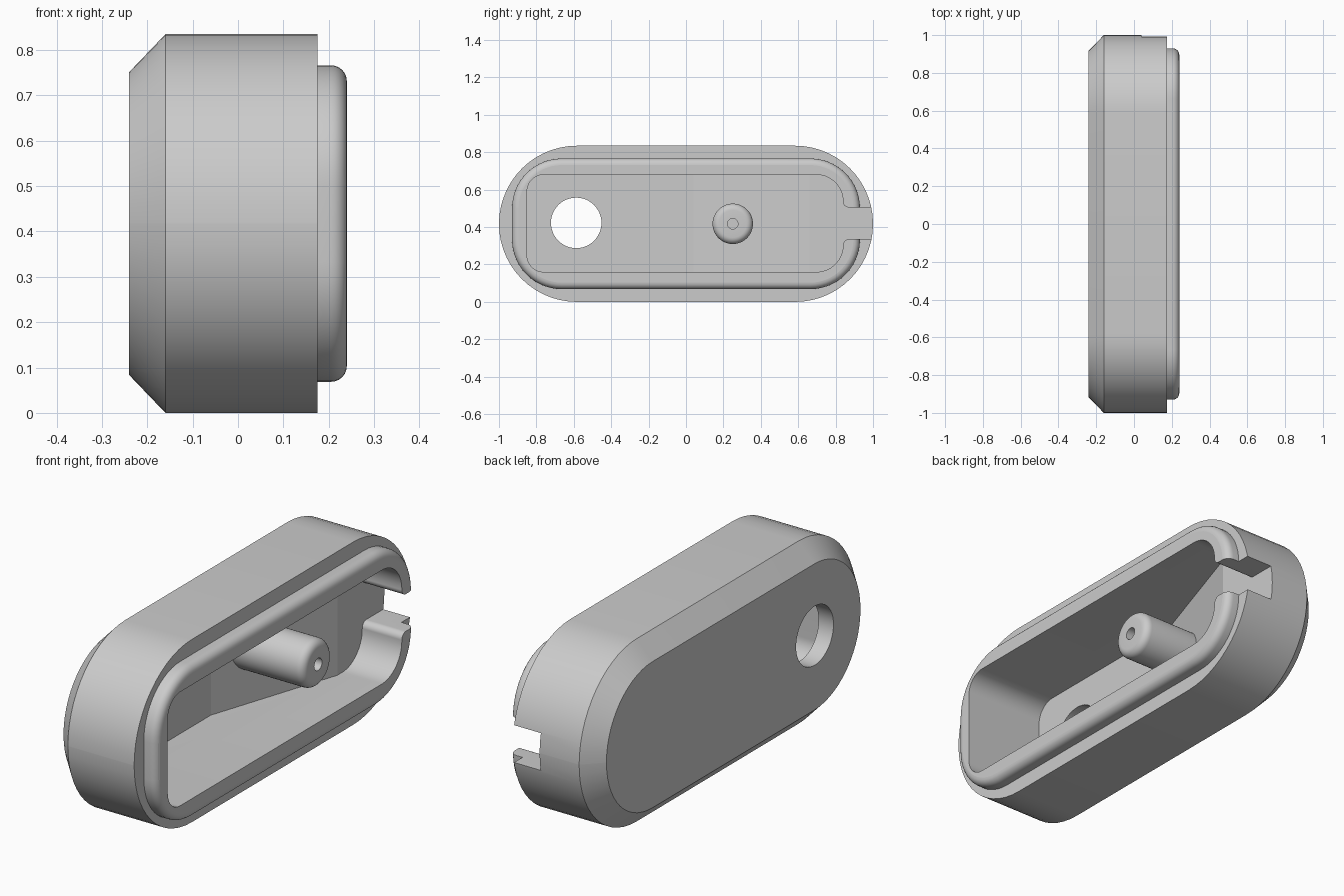
import bpy
import bmesh
import math
from mathutils import Vector

cube = bpy.data.objects.get("Cube")
if cube:
    bpy.data.objects.remove(cube, do_unlink=True)

grey = bpy.data.materials.new("plain_grey")
grey.use_nodes = True
COLOUR = (0.6, 0.6, 0.6, 1)
grey.diffuse_color = COLOUR
grey.node_tree.nodes["Principled BSDF"].inputs["Base Color"].default_value = COLOUR

MID = 0.4175  # height of the centre line


def rounded(corners, steps=14):
    """Outline in (y, z) with a fillet radius per corner."""
    out = []
    for i, (y, z, r) in enumerate(corners):
        p = Vector((y, z))
        if r == 0:
            out.append(p)
            continue
        a = (Vector(corners[i - 1][:2]) - p).normalized()
        b = (Vector(corners[(i + 1) % len(corners)][:2]) - p).normalized()
        centre = p + (a + b) * r  # right-angled corners
        for k in range(steps + 1):
            t = k / steps * math.pi / 2
            out.append(centre - b * r * math.cos(t) - a * r * math.sin(t))
    return out


def box_outline(half_y, half_z, r):
    return rounded([(sy * half_y, MID + sz * half_z, r)
                    for sy, sz in ((-1, -1), (1, -1), (1, 1), (-1, 1))])


def loft(name, rings):
    """Closed solid through (x, outline) rings."""
    bm = bmesh.new()
    loops = [[bm.verts.new((x, p.x, p.y)) for p in outline] for x, outline in rings]
    for lo, hi in zip(loops, loops[1:]):
        for i in range(len(lo)):
            j = (i + 1) % len(lo)
            bm.faces.new((lo[i], lo[j], hi[j], hi[i]))
    bm.faces.new(loops[0])
    bm.faces.new(loops[-1])
    return finish(name, bm)


def finish(name, bm):
    bmesh.ops.recalc_face_normals(bm, faces=bm.faces[:])
    mesh = bpy.data.meshes.new(name)
    bm.to_mesh(mesh)
    bm.free()
    mesh.materials.append(grey)
    obj = bpy.data.objects.new(name, mesh)
    bpy.context.collection.objects.link(obj)
    return obj


def select(obj):
    bpy.ops.object.select_all(action='DESELECT')
    obj.select_set(True)
    bpy.context.view_layer.objects.active = obj


def cut(target, cutter):
    mod = target.modifiers.new("cut", 'BOOLEAN')
    mod.operation = 'DIFFERENCE'
    mod.solver = 'EXACT'
    mod.object = cutter
    select(target)
    bpy.ops.object.modifier_apply(modifier=mod.name)
    bpy.data.objects.remove(cutter, do_unlink=True)


def spin_profile(name, points, y, z, segments=48):
    """Revolve (x, radius) points about an axis along x."""
    bm = bmesh.new()
    verts = [bm.verts.new((x, y + r, z)) for x, r in points]
    edges = [bm.edges.new(pair) for pair in zip(verts, verts[1:])]
    bmesh.ops.spin(bm, geom=verts + edges, cent=(0, y, z), axis=(1, 0, 0),
                   angle=math.tau, steps=segments)
    bmesh.ops.remove_doubles(bm, verts=bm.verts[:], dist=0.0001)
    return finish(name, bm)


# Housing: chamfered back, straight side, stepped lip with rounded rim
STEP, RIM, FILLET = 0.175, 0.24, 0.035
rings = [(-0.24, box_outline(0.917, 0.334, 0.3335)),
         (-0.16, box_outline(1, MID, 0.417)),
         (STEP, box_outline(1, MID, 0.417)),
         (STEP, box_outline(0.93, 0.349, 0.265))]
for k in range(7):
    t = k / 6 * math.pi / 2
    inset = FILLET * (1 - math.cos(t))
    rings.append((RIM - FILLET + FILLET * math.sin(t),
                  box_outline(0.93 - inset, 0.349 - inset, 0.265 - inset)))
housing = loft("housing", rings)

# Cavity with an open end notch
cavity = rounded([(-0.85, 0.16, 0.09), (0.84, 0.16, 0.143), (0.84, 0.335, 0.03),
                  (1.2, 0.335, 0), (1.2, 0.505, 0), (0.84, 0.505, 0.03),
                  (0.84, 0.68, 0.143), (-0.85, 0.68, 0.09)])
cavity_cutter = loft("cavity_cutter", [(-0.165, cavity), (0.4, cavity)])

# Sloping floor that rises to the notch level
bm = bmesh.new()
ramp = [(-0.165 - 0.0661, -0.16), (0.04, 0.66), (0.04, 1.4), (-0.4, 1.4), (-0.4, -0.16)]
base = bm.faces.new([bm.verts.new((x, y, -0.1)) for x, y in ramp])
top = bmesh.ops.extrude_face_region(bm, geom=[base])["geom"]
bmesh.ops.translate(bm, vec=(0, 0, 1.1),
                    verts=[v for v in top if isinstance(v, bmesh.types.BMVert)])
cut(cavity_cutter, finish("ramp_block", bm))
cut(housing, cavity_cutter)

# Round through hole in the back wall
cut(housing, spin_profile("hole_cutter", [(-0.5, 0), (-0.5, 0.135), (0, 0.135), (0, 0)],
                          -0.587, MID + 0.005))

# Post with rounded end and small screw hole
TIP, RADIUS, ROUND = 0.23, 0.108, 0.035
profile = [(-0.2, 0), (-0.2, RADIUS)]
for k in range(7):
    t = k / 6 * math.pi / 2
    profile.append((TIP - ROUND + ROUND * math.sin(t), RADIUS - ROUND + ROUND * math.cos(t)))
profile += [(TIP, 0.028), (0.06, 0.028), (0.06, 0)]
post = spin_profile("screw_post", profile, 0.25, MID)

for obj in (housing, post):
    select(obj)
    bpy.ops.object.shade_smooth_by_angle(angle=math.radians(30))
# Keep the ramp and flat floor crisp
for poly in housing.data.polygons:
    if abs(poly.normal.z) < 0.001 and poly.normal.x > 0.9:
        poly.use_smooth = False
